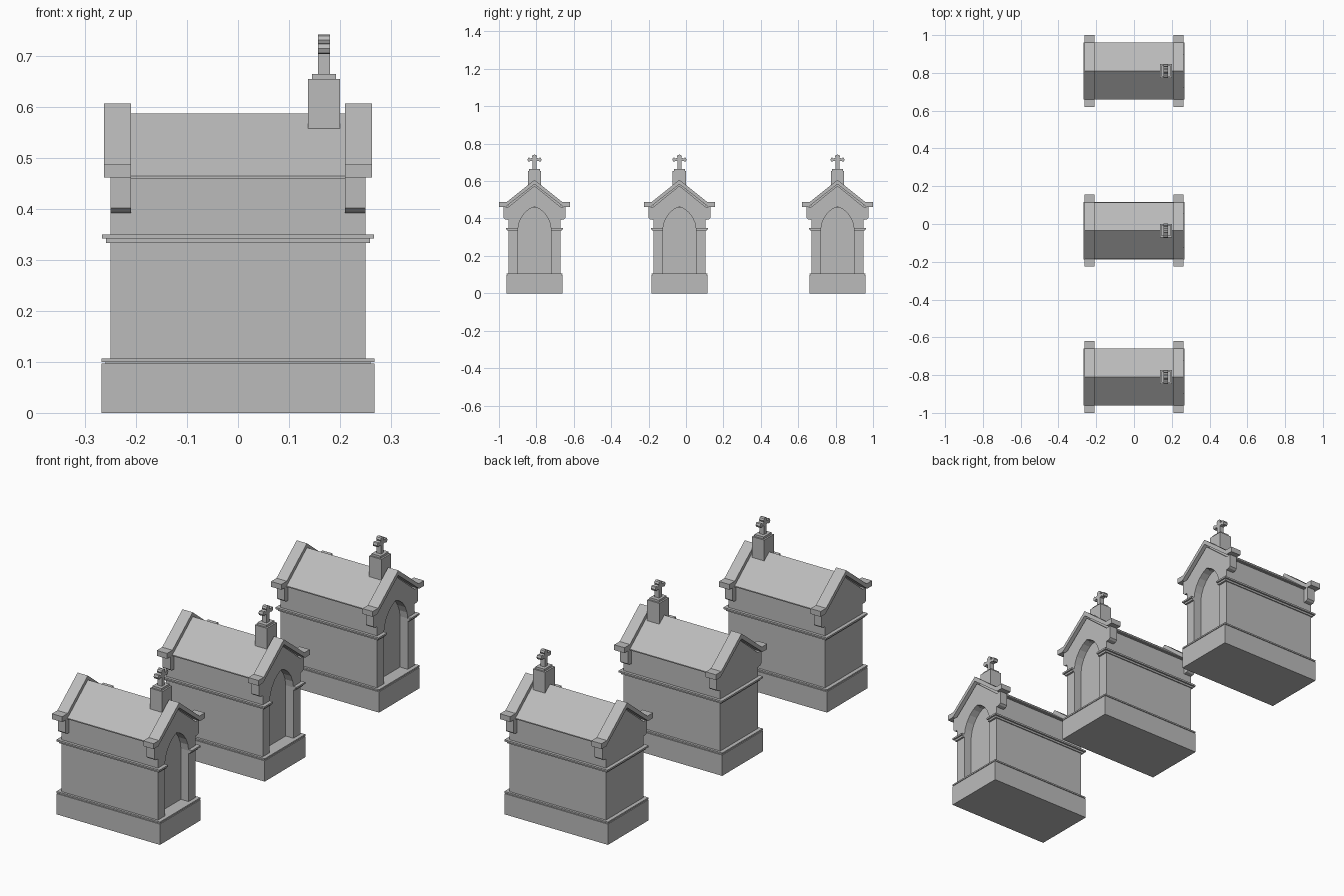
import bpy

cube = bpy.data.objects.get("Cube")
if cube:
    bpy.data.objects.remove(cube)

stone = bpy.data.materials.new("grey stone")
stone.use_nodes = True
GREY = (0.5, 0.5, 0.5, 1)
stone.diffuse_color = GREY
stone.node_tree.nodes["Principled BSDF"].inputs["Base Color"].default_value = GREY


def extrude(name, outline, x0, x1, cy):
    """Extrude a (y, z) outline along x from x0 to x1."""
    n = len(outline)
    verts = [(x, cy + y, z) for x in (x0, x1) for y, z in outline]
    faces = [tuple(range(n))[::-1], tuple(range(n, 2 * n))]
    faces += [(i, (i + 1) % n, n + (i + 1) % n, n + i) for i in range(n)]
    mesh = bpy.data.meshes.new(name)
    mesh.from_pydata(verts, [], faces)
    mesh.materials.append(stone)
    obj = bpy.data.objects.new(name, mesh)
    bpy.context.collection.objects.link(obj)
    return obj


def box(name, x0, x1, y0, y1, z0, z1, cy):
    return extrude(name, [(y0, z0), (y1, z0), (y1, z1), (y0, z1)], x0, x1, cy)


def mirrored(half):
    """Complete a half outline (y >= 0, both ends on the axis)."""
    return half + [(-y, z) for y, z in reversed(half) if y > 0]


# Shared end profiles
WALL = mirrored([(0.139, 0.1), (0.139, 0.462), (0, 0.575)])
ROOF = mirrored([(0.15, 0.46), (0.15, 0.465), (0, 0.587)])
ARCH = [(0.088, 0.107), (0.088, 0.345), (0.083, 0.375), (0.07, 0.405),
        (0.05, 0.432), (0.026, 0.451), (0, 0.463)]
COPING = [(0, 0.607), (0.15, 0.487), (0.19, 0.487), (0.19, 0.462), (0.155, 0.462), (0, 0.583)]
KNEELER = [(0.135, 0.462), (0.165, 0.462), (0.165, 0.402), (0.157, 0.395), (0.135, 0.392)]
# Right half of the cross: foot, flared arm, top
CROSS = [(0.01, 0.662), (0.01, 0.706), (0.022, 0.709), (0.027, 0.704), (0.034, 0.706),
         (0.038, 0.715), (0.034, 0.724), (0.027, 0.726), (0.022, 0.721), (0.01, 0.724),
         (0.013, 0.731), (0.009, 0.739), (0, 0.742)]


def chapel(cy):
    # Plinth
    box("plinth", -0.268, 0.268, -0.15, 0.15, 0, 0.097, cy)
    box("plinth_joint", -0.26, 0.26, -0.144, 0.144, 0.097, 0.1, cy)
    box("plinth_cap", -0.268, 0.268, -0.15, 0.15, 0.1, 0.107, cy)

    # Walls, with the arched niche cut out of the entrance end
    extrude("walls", WALL, -0.25, 0.21, cy)
    left_arch = [(-y, z) for y, z in ARCH]
    frame = [(0.139, 0.107), (0.139, 0.462), (0, 0.575), (-0.139, 0.462), (-0.139, 0.107)]
    extrude("arch_frame", frame + left_arch + ARCH[-2::-1], 0.21, 0.25, cy)

    # Roof
    extrude("roof", ROOF, -0.23, 0.23, cy)

    # Gable copings and kneelers at both ends
    for x0, x1, k0, k1 in ((-0.263, -0.21, -0.25, -0.21), (0.21, 0.263, 0.21, 0.25)):
        extrude("gable_coping", COPING + [(-y, z) for y, z in COPING[-2:0:-1]], x0, x1, cy)
        for s in (-1, 1):
            extrude("kneeler", [(s * y, z) for y, z in KNEELER], k0, k1, cy)

    # Two-step string course, broken at the niche
    for grow, z0, z1 in ((0.009, 0.333, 0.342), (0.017, 0.342, 0.35)):
        x, y = 0.25 + grow, 0.135 + grow
        box("string_course_end", -x, -0.24, -y, y, z0, z1, cy)
        for s in (-1, 1):
            box("string_course_side", -0.24, 0.24, s * 0.13, s * y, z0, z1, cy)
            box("string_course_return", 0.24, x, s * 0.088, s * y, z0, z1, cy)

    # Ridge pedestal and cross
    box("pedestal", 0.137, 0.2, -0.036, 0.036, 0.553, 0.655, cy)
    box("pedestal_cap", 0.145, 0.192, -0.029, 0.029, 0.655, 0.665, cy)
    extrude("cross", mirrored(CROSS), 0.157, 0.18, cy)


before = set(bpy.data.objects)
for centre in (-0.81, -0.035, 0.81):
    chapel(centre)

# Consistent outward normals
import bmesh
for obj in set(bpy.data.objects) - before:
    bm = bmesh.new()
    bm.from_mesh(obj.data)
    bmesh.ops.recalc_face_normals(bm, faces=bm.faces)
    bm.to_mesh(obj.data)
    bm.free()
